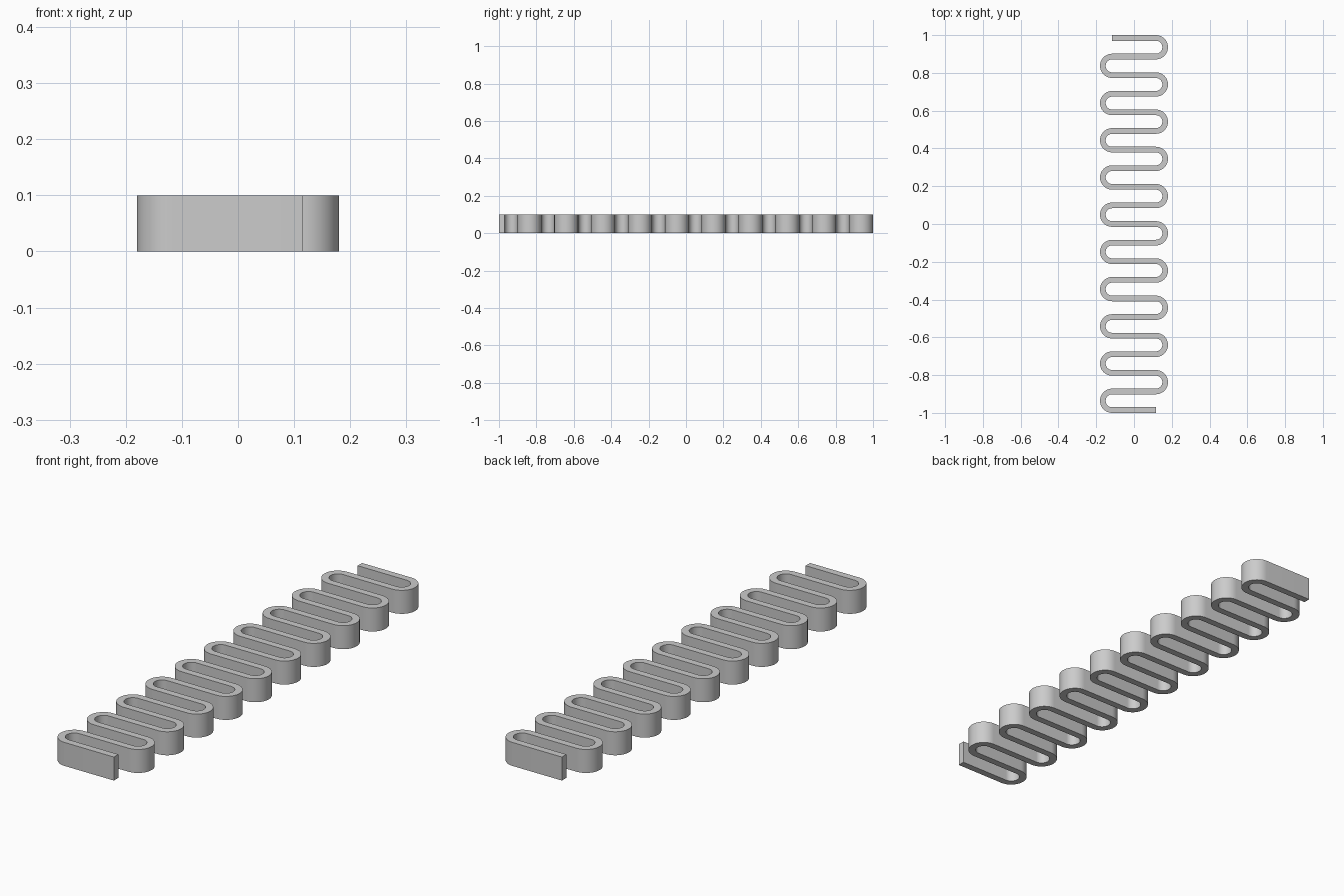
import bpy
import bmesh
from math import pi, sin, cos

cube = bpy.data.objects.get("Cube")
if cube:
    bpy.data.objects.remove(cube, do_unlink=True)

BENDS = 20                      # half-turns along the strip
THICK = 0.03
HEIGHT = 0.1
PITCH = (2 - THICK) / BENDS     # spacing between straight runs
RADIUS = PITCH / 2              # centre-line radius of each bend
REACH = 0.18 - RADIUS - THICK / 2
STEPS = 24

mat = bpy.data.materials.new("plain grey")
mat.use_nodes = True
grey = (0.6, 0.6, 0.6, 1)
mat.diffuse_color = grey
mat.node_tree.nodes["Principled BSDF"].inputs["Base Color"].default_value = grey

# Centre line: each entry is a point and its unit normal
path = [(REACH, -1 + THICK / 2, 0, -1)]
for i in range(BENDS):
    side = -1 if i % 2 == 0 else 1
    cy = -1 + THICK / 2 + PITCH * (i + 0.5)
    for k in range(STEPS + 1):
        a = -pi / 2 + pi * k / STEPS
        nx, ny = side * cos(a), sin(a)
        # normals flip with the bend direction so the edges stay continuous
        path.append((side * REACH + RADIUS * nx, cy + RADIUS * ny, -side * nx, -side * ny))
path[0] = (REACH, -1 + THICK / 2, 0, -1)
path.append((-REACH, 1 - THICK / 2, 0, -1))

# Flat ribbon, extruded upward into the spring
bm = bmesh.new()
rows = [[bm.verts.new((x + s * nx * THICK / 2, y + s * ny * THICK / 2, 0)) for s in (-1, 1)]
        for x, y, nx, ny in path]
for (a, b), (c, d) in zip(rows, rows[1:]):
    bm.faces.new((a, b, d, c))
out = bmesh.ops.extrude_face_region(bm, geom=bm.faces[:])
top = [v for v in out["geom"] if isinstance(v, bmesh.types.BMVert)]
bmesh.ops.translate(bm, verts=top, vec=(0, 0, HEIGHT))
bmesh.ops.recalc_face_normals(bm, faces=bm.faces[:])

mesh = bpy.data.meshes.new("serpentine_spring")
bm.to_mesh(mesh)
bm.free()
mesh.materials.append(mat)
spring = bpy.data.objects.new("serpentine_spring", mesh)
bpy.context.collection.objects.link(spring)

# Smooth bends with crisp rims
bpy.ops.object.select_all(action="DESELECT")
spring.select_set(True)
bpy.context.view_layer.objects.active = spring
bpy.ops.object.shade_smooth_by_angle(angle=pi / 6)
